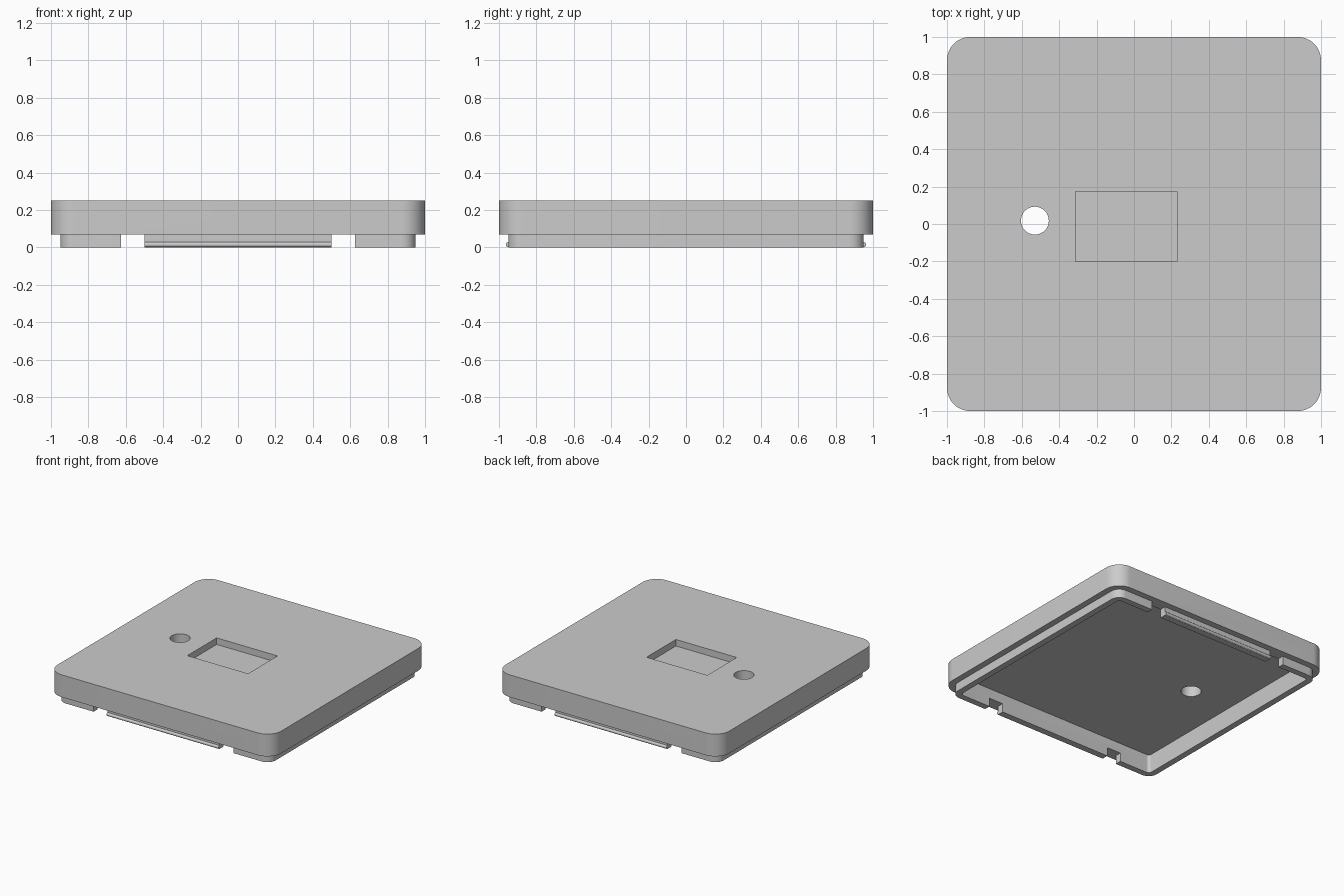
import bpy
import bmesh
from math import cos, sin, pi, radians

cube = bpy.data.objects.get("Cube")
if cube:
    bpy.data.objects.remove(cube, do_unlink=True)

HEIGHT, LEDGE, CAVITY = 0.25, 0.07, 0.15    # lid top, rim top, inner ceiling
RIM, WALL = 0.95, 0.05                      # rim half width, rim thickness
CLIP = 0.5                                  # half length of the snap clips

grey = bpy.data.materials.new("light grey plastic")
grey.use_nodes = True
colour = (0.6, 0.6, 0.6, 1)
grey.diffuse_color = colour
grey.node_tree.nodes["Principled BSDF"].inputs["Base Color"].default_value = colour


def prism(name, outline, z0, z1):
    """Extrude a flat outline between two heights."""
    bm = bmesh.new()
    base = bm.faces.new([bm.verts.new((x, y, z0)) for x, y in outline])
    top = bmesh.ops.extrude_face_region(bm, geom=[base])["geom"]
    verts = [v for v in top if isinstance(v, bmesh.types.BMVert)]
    bmesh.ops.translate(bm, verts=verts, vec=(0, 0, z1 - z0))
    bmesh.ops.recalc_face_normals(bm, faces=bm.faces)
    mesh = bpy.data.meshes.new(name)
    bm.to_mesh(mesh)
    bm.free()
    mesh.materials.append(grey)
    obj = bpy.data.objects.new(name, mesh)
    bpy.context.collection.objects.link(obj)
    return obj


def circle(x, y, r, n=48):
    return [(x + r * cos(2 * pi * i / n), y + r * sin(2 * pi * i / n)) for i in range(n)]


def rounded_square(half, r, steps=12):
    pts = []
    for q, (sx, sy) in enumerate([(1, 1), (-1, 1), (-1, -1), (1, -1)]):
        for i in range(steps + 1):
            a = (q + i / steps) * pi / 2
            pts.append((sx * (half - r) + r * cos(a), sy * (half - r) + r * sin(a)))
    return pts


def rect(x0, x1, y0, y1):
    return [(x0, y0), (x1, y0), (x1, y1), (x0, y1)]


def combine(target, tool, operation="DIFFERENCE"):
    """Apply a boolean and discard the tool."""
    mod = target.modifiers.new("cut", "BOOLEAN")
    mod.object, mod.operation, mod.solver = tool, operation, "EXACT"
    bpy.context.view_layer.objects.active = target
    bpy.ops.object.modifier_apply(modifier=mod.name)
    bpy.data.objects.remove(tool, do_unlink=True)


# Lid plate with the stepped rim below it
lid = prism("lid", rounded_square(1, 0.125), LEDGE, HEIGHT)
combine(lid, prism("rim", rounded_square(RIM, 0.075), 0, 0.1), "UNION")

# Hollow underside, round through hole and shallow rectangular pocket
combine(lid, prism("cavity", rounded_square(RIM - WALL, 0.025), -0.1, CAVITY))
combine(lid, prism("hole", circle(-0.53, 0.018, 0.0745), -0.1, 0.4))
combine(lid, prism("pocket", rect(-0.313, 0.23, -0.2, 0.175), HEIGHT - 0.053, 0.4))

# Notches that free the clips at the front and back of the rim
for sx in (-1, 1):
    for sy in (-1, 1):
        x = sorted((sx * CLIP, sx * 0.625))
        y = sorted((sy * 0.85, sy * 1.1))
        combine(lid, prism("notch", rect(*x, *y), -0.1, LEDGE))

# Rounded snap bead along each clip
for sy in (-1, 1):
    bead = prism("snap_bead", circle(0, 0, 0.0135, 16), -CLIP, CLIP)
    bead.rotation_euler = (0, pi / 2, 0)
    bead.location = (0, sy * RIM, 0.0145)
    combine(lid, bead, "UNION")

bpy.ops.object.select_all(action="DESELECT")
lid.select_set(True)
bpy.context.view_layer.objects.active = lid
bpy.ops.object.shade_smooth_by_angle(angle=radians(30))
